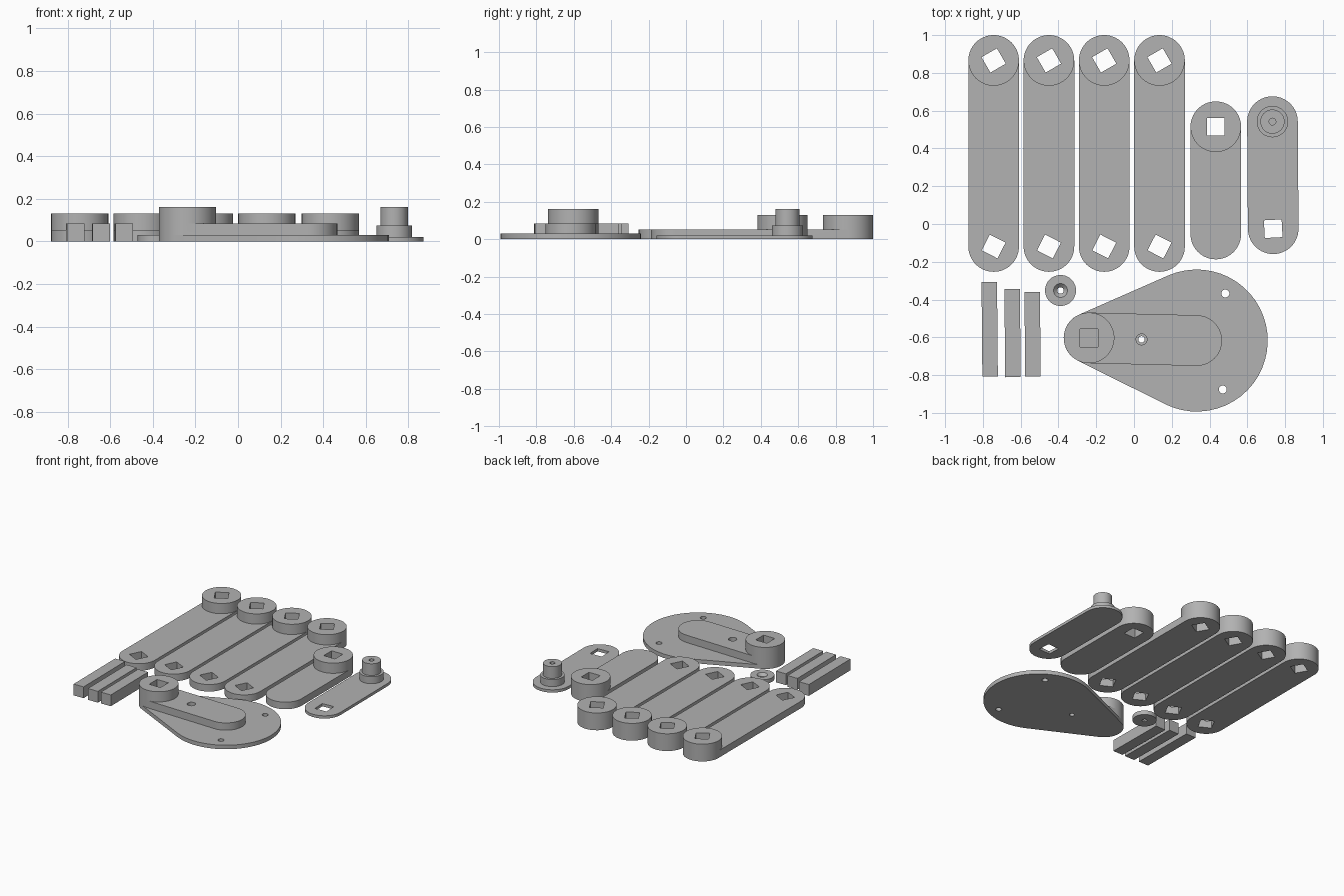
import bpy, bmesh, math
from mathutils import Vector

if "Cube" in bpy.data.objects:
    bpy.data.objects.remove(bpy.data.objects["Cube"])

grey = bpy.data.materials.new("grey plastic")
grey.diffuse_color = (0.445, 0.445, 0.445, 1)
grey.use_nodes = True
grey.node_tree.nodes["Principled BSDF"].inputs["Base Color"].default_value = grey.diffuse_color


def arc(c, r, a0, a1, n):
    return [(c[0] + r * math.cos(a0 + (a1 - a0) * i / n),
             c[1] + r * math.sin(a0 + (a1 - a0) * i / n)) for i in range(n + 1)]


def circle(c, r, start=0.0, n=64):
    return arc(c, r, start, start + 2 * math.pi, n)[:-1]


def hull(c1, r1, c2, r2, n=32):
    """Outline wrapped around two circles by their outer tangents."""
    d = Vector(c2) - Vector(c1)
    a = math.atan2(d.y, d.x)
    t = math.acos((r1 - r2) / d.length)
    return arc(c2, r2, a - t, a + t, n) + arc(c1, r1, a + t, a + 2 * math.pi - t, n)


def box(c, w, h, deg=0):
    a = math.radians(deg)
    return [(c[0] + x * w / 2 * math.cos(a) - y * h / 2 * math.sin(a),
             c[1] + x * w / 2 * math.sin(a) + y * h / 2 * math.cos(a))
            for x, y in ((-1, -1), (1, -1), (1, 1), (-1, 1))]


def solid(name, outline, z0, z1, top=None):
    """Prism between two heights; top may be a different outline."""
    bm = bmesh.new()
    lo = [bm.verts.new((x, y, z0)) for x, y in outline]
    hi = [bm.verts.new((x, y, z1)) for x, y in (top or outline)]
    bm.faces.new(lo[::-1])
    bm.faces.new(hi)
    for i in range(len(lo)):
        j = (i + 1) % len(lo)
        bm.faces.new((lo[i], lo[j], hi[j], hi[i]))
    me = bpy.data.meshes.new(name)
    bm.to_mesh(me)
    bm.free()
    me.materials.append(grey)
    ob = bpy.data.objects.new(name, me)
    bpy.context.collection.objects.link(ob)
    return ob


def combine(ob, tool, op):
    """Boolean the tool into the part and remove the tool."""
    m = ob.modifiers.new("combine", 'BOOLEAN')
    m.operation, m.object, m.solver = op, tool, 'EXACT'
    bpy.context.view_layer.objects.active = ob
    bpy.ops.object.modifier_apply(modifier=m.name)
    bpy.data.objects.remove(tool)


def add(ob, outline, z0, z1):
    combine(ob, solid("tool", outline, z0, z1), 'UNION')


def cut(ob, outline, z0=-0.1, z1=0.3, top=None):
    combine(ob, solid("tool", outline, z0, z1, top), 'DIFFERENCE')


R = 0.134      # rounded end radius
SQ = 0.094     # square socket size


def arm(name, low, high, z0, bar_z, head_z):
    """Rounded bar with a tall round head on its 'high' end."""
    d = Vector(high) - Vector(low)
    start = math.atan2(d.y, d.x) - math.pi / 2
    ob = solid(name, hull(low, R, high, R), z0, bar_z)
    add(ob, circle(high, R, start), z0, head_z)
    return ob


# Four long arms, twisted square sockets at both ends
for i in range(4):
    x = -0.743 + 0.2927 * i
    ob = arm(f"long_arm_{i + 1}", (x, -0.119), (x, 0.866), 0, 0.053, 0.13)
    cut(ob, box((x, 0.866), SQ, SQ, 30))
    cut(ob, box((x, -0.119), SQ, SQ, -27))

# Short arm with one socket
ob = arm("short_arm", (0.433, -0.053), (0.433, 0.515), 0, 0.053, 0.13)
cut(ob, box((0.433, 0.515), SQ, SQ))

# Thin link with a stepped peg
peg = (0.733, 0.542)
ob = solid("peg_link", hull((0.737, -0.025), R, peg, R), 0, 0.021)
add(ob, circle(peg, 0.083), 0.01, 0.074)
add(ob, circle(peg, 0.064), 0.03, 0.162)
cut(ob, circle(peg, 0.018, n=24), 0.04, 0.3)
cut(ob, box((0.737, -0.025), SQ, SQ, 3))

# Teardrop base plate with three screw holes
pivot, centre, mid = (-0.238, -0.603), (0.332, -0.617), (0.04, -0.611)
ob = solid("base_plate", hull(pivot, R, centre, 0.376), 0, 0.03)
for c, r in ((mid, 0.017), ((0.484, -0.368), 0.021), ((0.47, -0.876), 0.021)):
    cut(ob, circle(c, r, n=24))

# Raised crank on the base plate
ob = arm("base_crank", centre, pivot, 0.03, 0.085, 0.162)
cut(ob, circle(mid, 0.029, n=32))
cut(ob, box(pivot, SQ, SQ))

# Square pins
for i, (x, y0, y1) in enumerate(((-0.764, -0.808, -0.308),
                                 (-0.643, -0.811, -0.345),
                                 (-0.537, -0.808, -0.36))):
    solid(f"square_pin_{i + 1}", box((x, (y0 + y1) / 2), 0.082, y1 - y0, 0.5), 0, 0.085)

# Countersunk washer
c = (-0.389, -0.352)
ob = solid("washer", circle(c, 0.082), 0, 0.031)
cut(ob, circle(c, 0.017, n=32))
cut(ob, circle(c, 0.017, n=32), 0.011, 0.0311, circle(c, 0.037, n=32))

# Smooth round walls, keep hard edges
for ob in bpy.context.collection.objects:
    ob.select_set(True)
bpy.ops.object.shade_smooth_by_angle(angle=math.radians(30))
